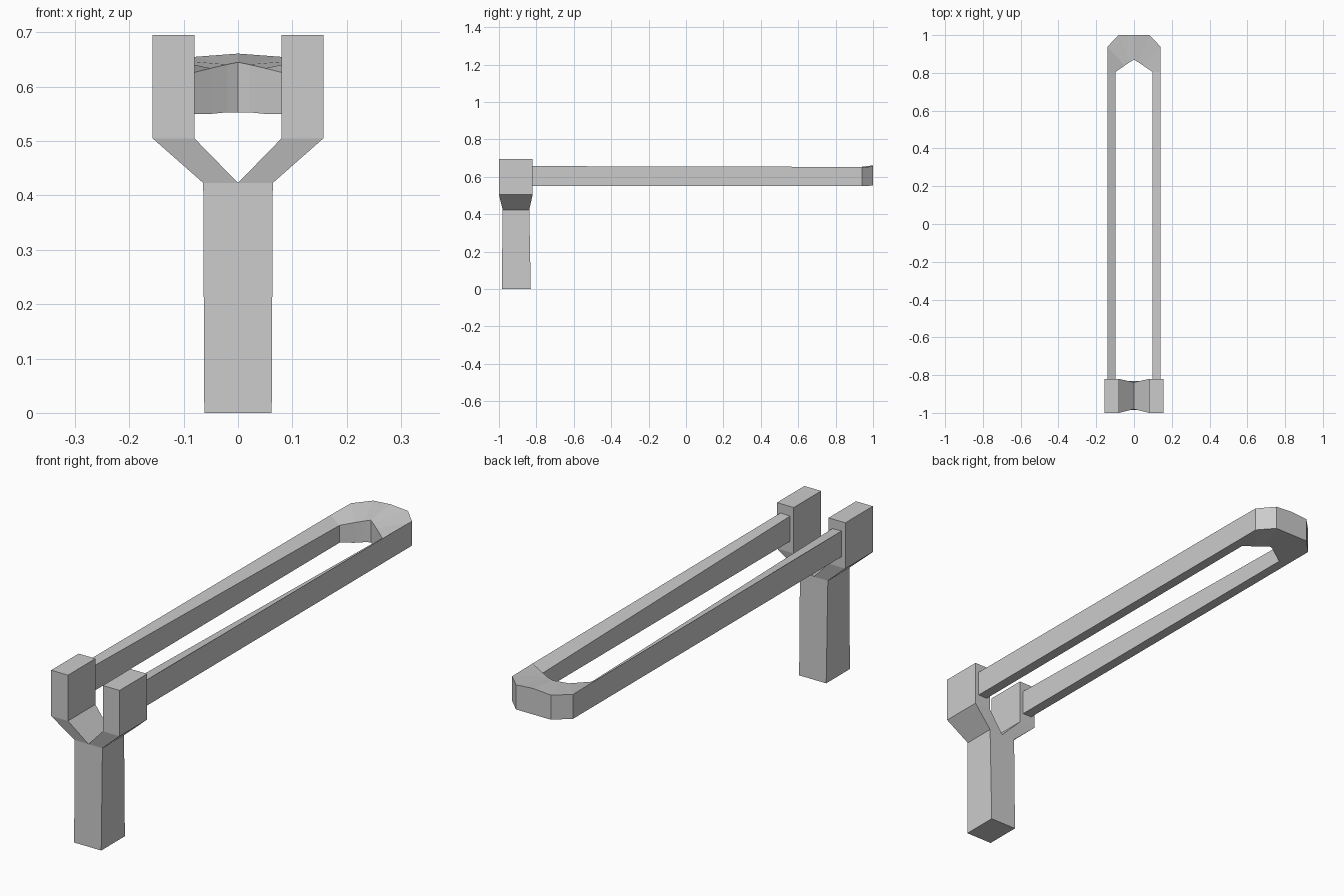
import bpy, bmesh

cube = bpy.data.objects.get("Cube")
if cube:
    bpy.data.objects.remove(cube, do_unlink=True)

grey = bpy.data.materials.new("plain grey")
grey.use_nodes = True
colour = (0.6, 0.6, 0.6, 1)
grey.diffuse_color = colour
grey.node_tree.nodes["Principled BSDF"].inputs["Base Color"].default_value = colour


def mirrored_loft(name, sections):
    """Loft four-point sections on the +x half, open at the centre, then mirror."""
    bm = bmesh.new()
    rings = [[bm.verts.new(p) for p in section] for section in sections]
    for a, b in zip(rings, rings[1:]):
        for i in range(4):
            j = (i + 1) % 4
            bm.faces.new((a[i], a[j], b[j], b[i]))
    bm.faces.new(rings[0])
    bm.faces.new(rings[-1])
    inner = [f for f in bm.faces if all(abs(v.co.x) < 1e-5 for v in f.verts)]
    bmesh.ops.delete(bm, geom=inner, context="FACES")
    twin = bmesh.ops.duplicate(bm, geom=bm.verts[:] + bm.edges[:] + bm.faces[:])
    for item in twin["geom"]:
        if isinstance(item, bmesh.types.BMVert):
            item.co.x *= -1
    bmesh.ops.remove_doubles(bm, verts=bm.verts[:], dist=0.0005)
    bmesh.ops.recalc_face_normals(bm, faces=bm.faces[:])
    mesh = bpy.data.meshes.new(name)
    bm.to_mesh(mesh)
    bm.free()
    mesh.materials.append(grey)
    obj = bpy.data.objects.new(name, mesh)
    bpy.context.collection.objects.link(obj)
    return obj


def level(x0, x1, y0, y1, z):
    return [(x0, y0, z), (x1, y0, z), (x1, y1, z), (x0, y1, z)]


def upright(inner, outer, bottom, inner_top, outer_top):
    return [(*inner, bottom), (*outer, bottom), (*outer, outer_top), (*inner, inner_top)]


# Handle that splits into two slanted arms and upright prongs
mirrored_loft("forked_handle", [
    level(0, 0.062, -0.985, -0.83, 0),
    level(0, 0.064, -0.98, -0.838, 0.423),
    level(0.08, 0.157, -1, -0.82, 0.505),
    level(0.08, 0.157, -1, -0.82, 0.695),
])

# Two long bands joined by the faceted pouch at the back
mirrored_loft("band_and_pouch", [
    upright((0.097, -0.83), (0.14, -0.83), 0.55, 0.655, 0.657),
    upright((0.098, 0.805), (0.14, 0.805), 0.55, 0.622, 0.653),
    upright((0.05, 0.838), (0.14, 0.94), 0.55, 0.634, 0.651),
    upright((0.02, 0.858), (0.08, 1), 0.553, 0.641, 0.655),
    upright((0, 0.87), (0, 1), 0.553, 0.645, 0.661),
])
